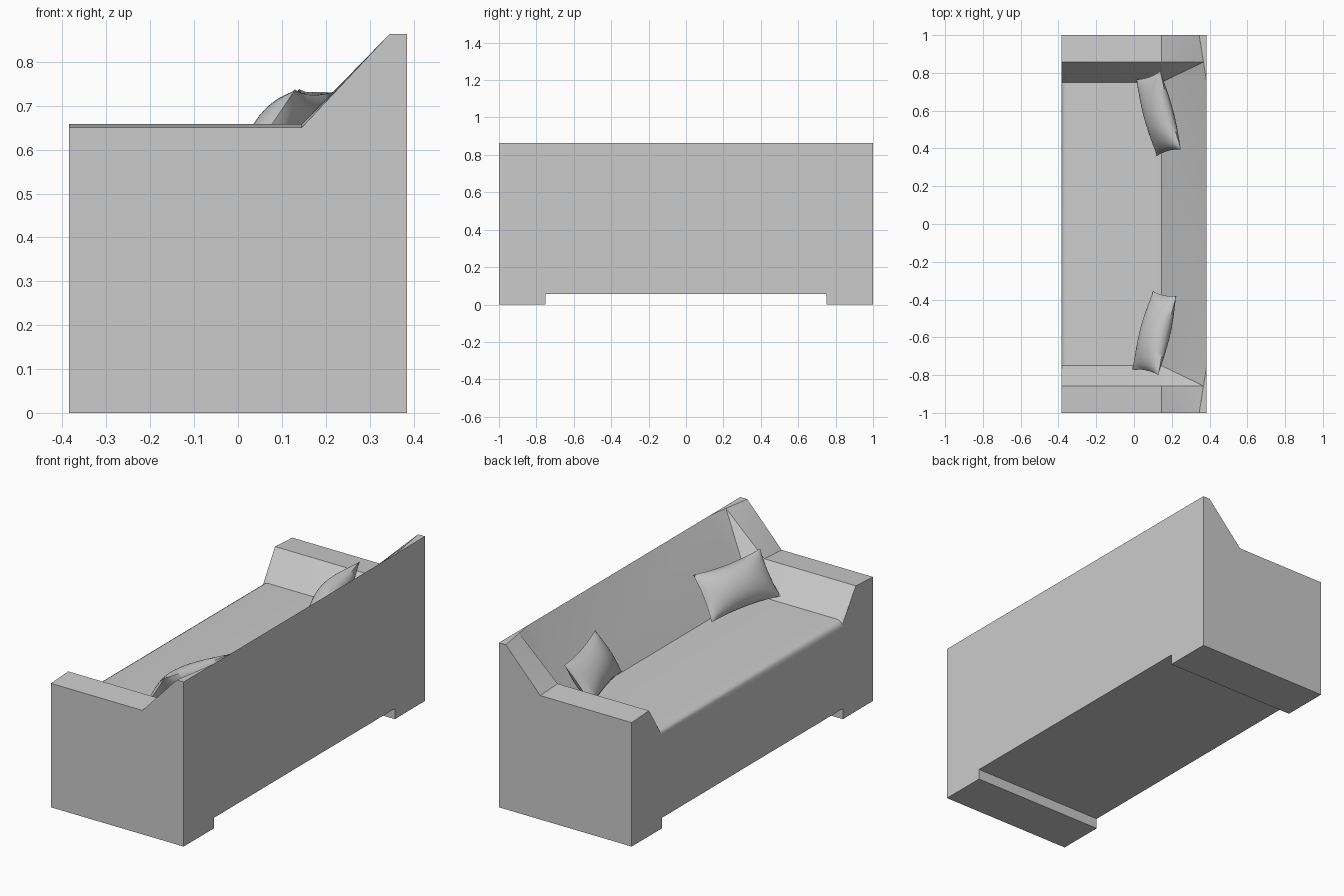
import bpy, bmesh
from mathutils import Vector

if "Cube" in bpy.data.objects:
    bpy.data.objects.remove(bpy.data.objects["Cube"])

def finish(bm, name, angle=None):
    bmesh.ops.remove_doubles(bm, verts=bm.verts, dist=1e-5)
    bmesh.ops.dissolve_degenerate(bm, edges=bm.edges, dist=1e-5)
    bmesh.ops.recalc_face_normals(bm, faces=bm.faces)
    me = bpy.data.meshes.new(name)
    bm.to_mesh(me)
    bm.free()
    ob = bpy.data.objects.new(name, me)
    bpy.context.collection.objects.link(ob)
    if angle is not None:
        bpy.ops.object.select_all(action='DESELECT')
        ob.select_set(True)
        bpy.context.view_layer.objects.active = ob
        bpy.ops.object.shade_smooth_by_angle(angle=angle)
    return ob

# Sofa body: cross-sections in xz lofted along y
X, H, BACK, SEAT = 0.385, 0.863, 0.145, 0.515
ROUND = [(-X, 0.478), (-0.382, 0.494), (-0.375, 0.505), (-0.363, 0.512), (-0.345, SEAT)]

def section(foot, front, z, ridge):
    return [(-X, foot)] + front + [(BACK, z), (ridge, H), (X, H), (X, foot)]

end = section(0, [(-X, 0.65)] * 5, 0.65, 0.345)        # outer side of an arm
arm = section(0, [(-X, 0.658)] * 5, 0.658, 0.368)      # inner edge of the arm top
foot = section(0, ROUND, SEAT, X)                      # seat end, above a foot
gap = section(0.055, ROUND, SEAT, X)                   # seat, above the gap
half = [(1.0, end), (0.857, arm), (0.75, foot), (0.75, gap)]
stations = [(-y, s) for y, s in half] + half[::-1]

bm = bmesh.new()
rings = [[bm.verts.new((x, y, z)) for x, z in s] for y, s in stations]
n = len(rings[0])
for k, (a, b) in enumerate(zip(rings, rings[1:])):
    for i in range(n):
        j = (i + 1) % n
        # split along the diagonal that forms the corner crease
        if k < len(rings) // 2:
            tris = (a[i], a[j], b[i]), (a[j], b[j], b[i])
        else:
            tris = (a[i], b[j], b[i]), (a[i], a[j], b[j])
        for t in tris:
            bm.faces.new(t)
bm.faces.new(rings[0])
bm.faces.new(rings[-1])
finish(bm, "sofa_body", 0.5)

# Throw pillows: bulged double sheet between four corners
def pillow(name, b0, b1, t0, t1, thick=0.068, nu=28, nv=18):
    b0, b1, t0, t1 = map(Vector, (b0, b1, t0, t1))
    normal = (b1 - b0).cross(t0 - b0).normalized()
    bm = bmesh.new()
    for side in (-1, 1):
        grid = []
        for i in range(nu + 1):
            row = []
            for j in range(nv + 1):
                u, v = 2 * i / nu - 1, 2 * j / nv - 1
                pu = u * (1 - 0.05 * (1 - v * v))      # edges pulled in between corners
                pv = v * (1 - 0.11 * (1 - u * u))
                s, t = (pu + 1) / 2, (pv + 1) / 2
                p = b0.lerp(b1, s).lerp(t0.lerp(t1, s), t)
                bulge = ((1 - u * u) * (1 - v * v)) ** 0.6
                row.append(bm.verts.new(p + normal * side * thick * bulge))
            grid.append(row)
        for r, q in zip(grid, grid[1:]):
            for j in range(nv):
                bm.faces.new((r[j], q[j], q[j + 1], r[j + 1]))
    finish(bm, name, 1.0)

pillow("right_pillow", (0.10, -0.355, 0.529), (-0.01, -0.77, 0.537),
       (0.225, -0.38, 0.734), (0.13, -0.80, 0.737))
pillow("left_pillow", (0.12, 0.36, 0.54), (0.01, 0.765, 0.54),
       (0.25, 0.395, 0.736), (0.14, 0.81, 0.738))
